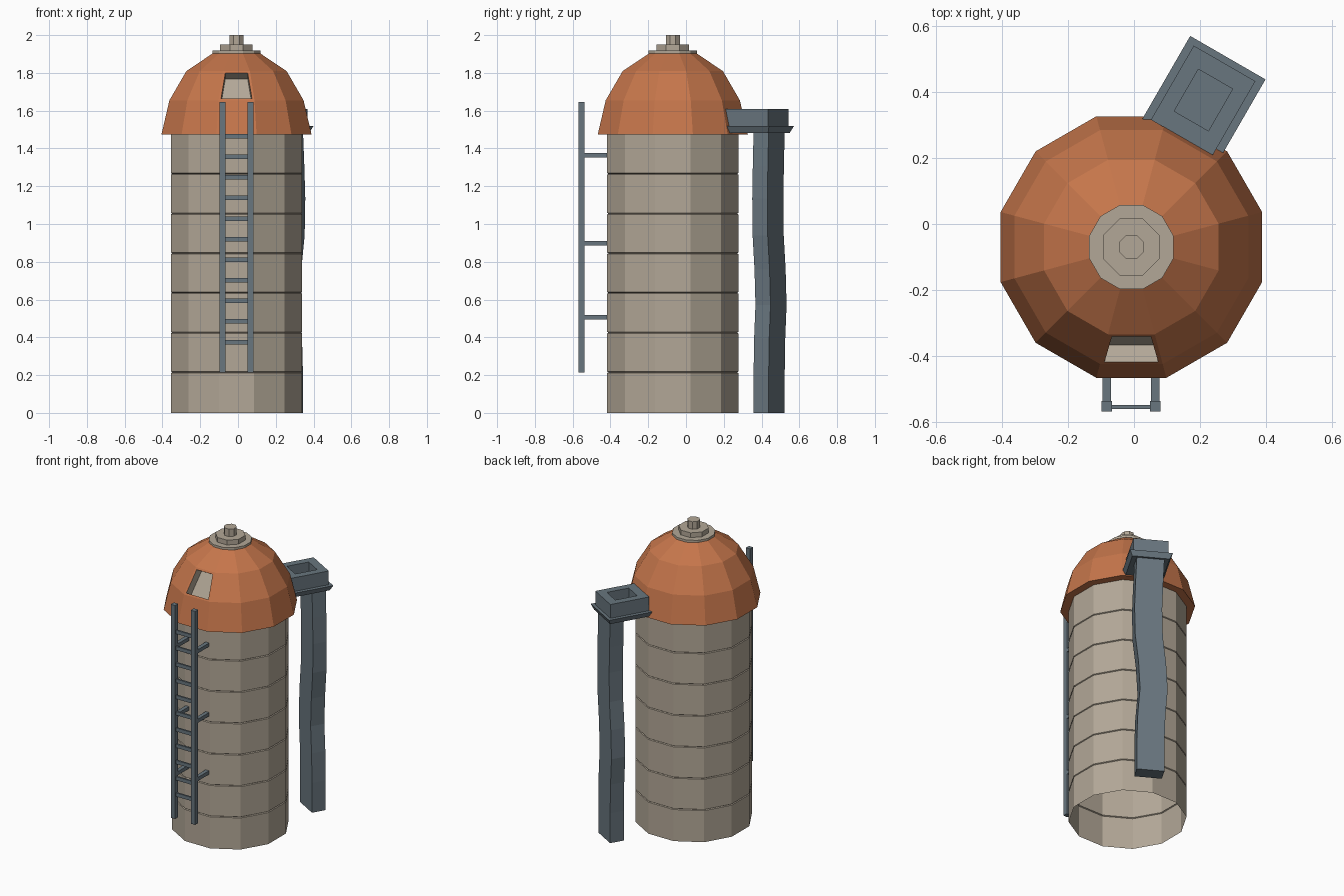
import bpy, bmesh, math
from mathutils import Vector, Matrix

if "Cube" in bpy.data.objects:
    bpy.data.objects.remove(bpy.data.objects["Cube"])

CX, CY = -0.008, -0.07          # silo axis


def material(name, rgb):
    m = bpy.data.materials.new(name)
    m.diffuse_color = (*rgb, 1)
    m.use_nodes = True
    m.node_tree.nodes["Principled BSDF"].inputs["Base Color"].default_value = m.diffuse_color
    return m


BEIGE = material("concrete", (0.45, 0.39, 0.31))
RUST = material("rust_orange", (0.56, 0.18, 0.07))
SLATE = material("slate_metal", (0.14, 0.18, 0.21))


def finish(name, bm, *mats):
    me = bpy.data.meshes.new(name)
    bm.to_mesh(me)
    bm.free()
    for m in mats:
        me.materials.append(m)
    ob = bpy.data.objects.new(name, me)
    bpy.context.collection.objects.link(ob)
    return ob


def loft(rings, bottom=False, top=False):
    """Skin a stack of rings (counter-clockwise, going up)."""
    bm = bmesh.new()
    vs = [[bm.verts.new(p) for p in r] for r in rings]
    n = len(rings[0])
    for a, b in zip(vs, vs[1:]):
        for i in range(n):
            j = (i + 1) % n
            bm.faces.new((a[i], a[j], b[j], b[i]))
    if bottom:
        bm.faces.new(vs[0][::-1])
    if top:
        bm.faces.new(vs[-1])
    bm.normal_update()
    return bm


def ngon(apothem, z, n=12):
    """Regular polygon with flats facing the axes."""
    r = apothem / math.cos(math.pi / n)
    return [(CX + r * math.cos((i + 0.5) * 2 * math.pi / n),
             CY + r * math.sin((i + 0.5) * 2 * math.pi / n), z) for i in range(n)]


def add_box(bm, x0, x1, y0, y1, z0, z1):
    size = Matrix.Diagonal((x1 - x0, y1 - y0, z1 - z0, 1))
    mid = Matrix.Translation(((x0 + x1) / 2, (y0 + y1) / 2, (z0 + z1) / 2))
    bmesh.ops.create_cube(bm, size=1, matrix=mid @ size)


# Silo wall: open-bottomed shell with narrow seams
profile = [(0.347, 0)]
for k in range(6):
    z = 0.215 + 0.21 * k
    profile += [(0.347, z - 0.004), (0.341, z), (0.347, z + 0.004)]
profile.append((0.347, 1.49))
finish("silo_wall", loft([ngon(r, z) for r, z in profile]), BEIGE)

# Faceted dome with overhanging eave
dome = loft([ngon(r, z) for r, z in
             [(0.34, 1.475), (0.397, 1.475), (0.355, 1.655), (0.265, 1.81), (0.12, 1.907)]], top=True)
# Recessed hatch in the front dome panel
panel = min((f for f in dome.faces if 1.7 < f.calc_center_median().z < 1.76),
            key=lambda f: f.normal.y)
inward = panel.normal * -0.06
bmesh.ops.inset_individual(dome, faces=[panel], thickness=0.018)
hatch = bmesh.ops.extrude_discrete_faces(dome, faces=[panel])["faces"][0]
bmesh.ops.translate(dome, verts=hatch.verts, vec=inward)
hatch.material_index = 1
for e in hatch.edges:
    for f in e.link_faces:
        f.material_index = 1
finish("dome_roof", dome, RUST, BEIGE)

# Stepped roof vent
for name, r, z0, z1, n in [("vent_base", 0.128, 1.903, 1.918, 12),
                           ("vent_collar", 0.086, 1.918, 1.95, 8),
                           ("vent_pipe", 0.037, 1.95, 2.0, 8)]:
    finish(name, loft([ngon(r, z0, n), ngon(r, z1, n)], True, True), BEIGE)

# Ladder: rails, rungs and wall brackets
rails, rungs, brackets = bmesh.new(), bmesh.new(), bmesh.new()
for x in (-0.083, 0.065):
    add_box(rails, x - 0.016, x + 0.016, -0.57, -0.538, 0.215, 1.645)
    for z in (0.507, 0.897, 1.363):
        add_box(brackets, x - 0.013, x + 0.013, -0.54, -0.41, z - 0.012, z + 0.012)
for k in range(11):
    z = 0.375 + 0.109 * k
    add_box(rungs, -0.07, 0.052, -0.562, -0.55, z - 0.012, z + 0.012)
finish("ladder_rails", rails, SLATE)
finish("ladder_rungs", rungs, SLATE)
finish("ladder_brackets", brackets, SLATE)

# Chute frame: u points away from the silo, v runs sideways
P = Vector((0.2475, 0.44, 0))
U = Vector((0.5, math.sqrt(0.75), 0))
V = Vector((math.sqrt(0.75), -0.5, 0))


def rect(u0, u1, w, z, shift=0):
    return [P + U * u + V * (v + shift) + Vector((0, 0, z))
            for u, v in ((u0, -w), (u0, w), (u1, w), (u1, -w))]


# Segmented, slightly wandering chute
path = [(0, 0), (0.2, 0), (0.395, -0.006), (0.57, -0.02), (0.76, -0.01),
        (0.94, 0.01), (1.135, 0.014), (1.31, 0.008), (1.49, 0)]
finish("chute", loft([rect(-0.046, 0.046, 0.085, z, s) for z, s in path], True, True), SLATE)

# Flared tray under the hopper
finish("hopper_tray", loft([rect(-0.2, 0.06, 0.115, 1.483), rect(-0.215, 0.075, 0.132, 1.518)],
                           True, True), SLATE)

# Hopper box with recessed opening
finish("hopper", loft([rect(-0.205, 0.055, 0.108, 1.51), rect(-0.205, 0.055, 0.108, 1.61),
                       rect(-0.147, 0.0, 0.06, 1.61), rect(-0.147, 0.0, 0.06, 1.53)],
                      True, True), SLATE)
